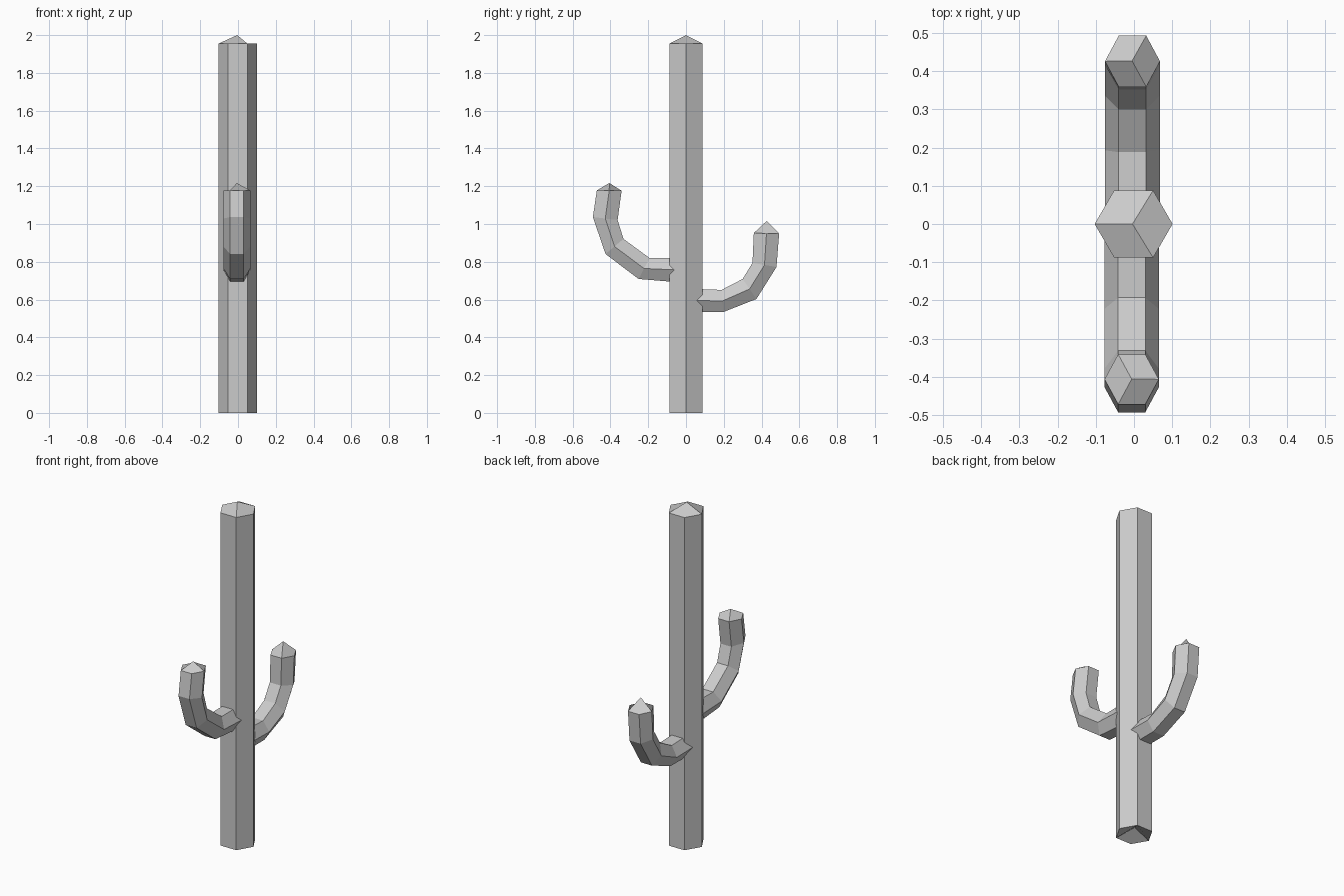
import bpy
import math

if "Cube" in bpy.data.objects:
    bpy.data.objects.remove(bpy.data.objects["Cube"])


def hex_tube(name, sections, tip, root, x_mid, radius, side=1):
    """Six-sided tube. Each section is (inner, outer) as (y, z) points; ends are capped with three quads."""
    verts, faces = [], []
    for (y0, z0), (y1, z1) in sections:
        cy, cz = (y0 + y1) / 2, (z0 + z1) / 2
        hy, hz = (y1 - y0) / 2, (z1 - z0) / 2
        for k in range(6):
            a = math.radians(60 * k)
            s = math.sin(a) / math.sin(math.pi / 3)
            verts.append((x_mid + side * radius * math.cos(a), cy + hy * s, cz + hz * s))
    for i in range(len(sections) - 1):
        for k in range(6):
            n = (k + 1) % 6
            faces.append((i * 6 + k, i * 6 + n, i * 6 + 6 + n, i * 6 + 6 + k))
    last = (len(sections) - 1) * 6
    bottom = len(verts)
    verts += [root, tip]
    for a, b, c in ((5, 0, 1), (1, 2, 3), (3, 4, 5)):
        faces.append((last + a, last + b, last + c, bottom + 1))
        faces.append((c, b, a, bottom))
    mesh = bpy.data.meshes.new(name)
    mesh.from_pydata(verts, [], faces)
    obj = bpy.data.objects.new(name, mesh)
    bpy.context.collection.objects.link(obj)
    return obj


# Trunk: straight hexagonal column, raised top and hollowed base
hex_tube("trunk",
         [((-0.088, z), (0.088, z)) for z in (0, 1.955)],
         (-0.004, 0, 2.0), (-0.004, 0, 0.045), -0.001, 0.102)

# Rear arm, lower, curving up
hex_tube("rear_arm",
         [((0.0, 0.658), (0.0, 0.534)),
          ((0.188, 0.651), (0.198, 0.534)),
          ((0.300, 0.709), (0.373, 0.603)),
          ((0.352, 0.794), (0.479, 0.772)),
          ((0.359, 0.952), (0.493, 0.949))],
         (-0.005, 0.427, 1.016), (-0.005, 0.02, 0.596), -0.004, 0.072)

# Front arm, higher, curving up
hex_tube("front_arm",
         [((0.0, 0.822), (0.0, 0.688)),
          ((-0.193, 0.820), (-0.251, 0.709)),
          ((-0.331, 0.921), (-0.426, 0.841)),
          ((-0.362, 1.021), (-0.493, 1.037)),
          ((-0.341, 1.176), (-0.472, 1.178))],
         (-0.006, -0.406, 1.217), (-0.006, -0.02, 0.757), -0.006, 0.071, side=-1)
